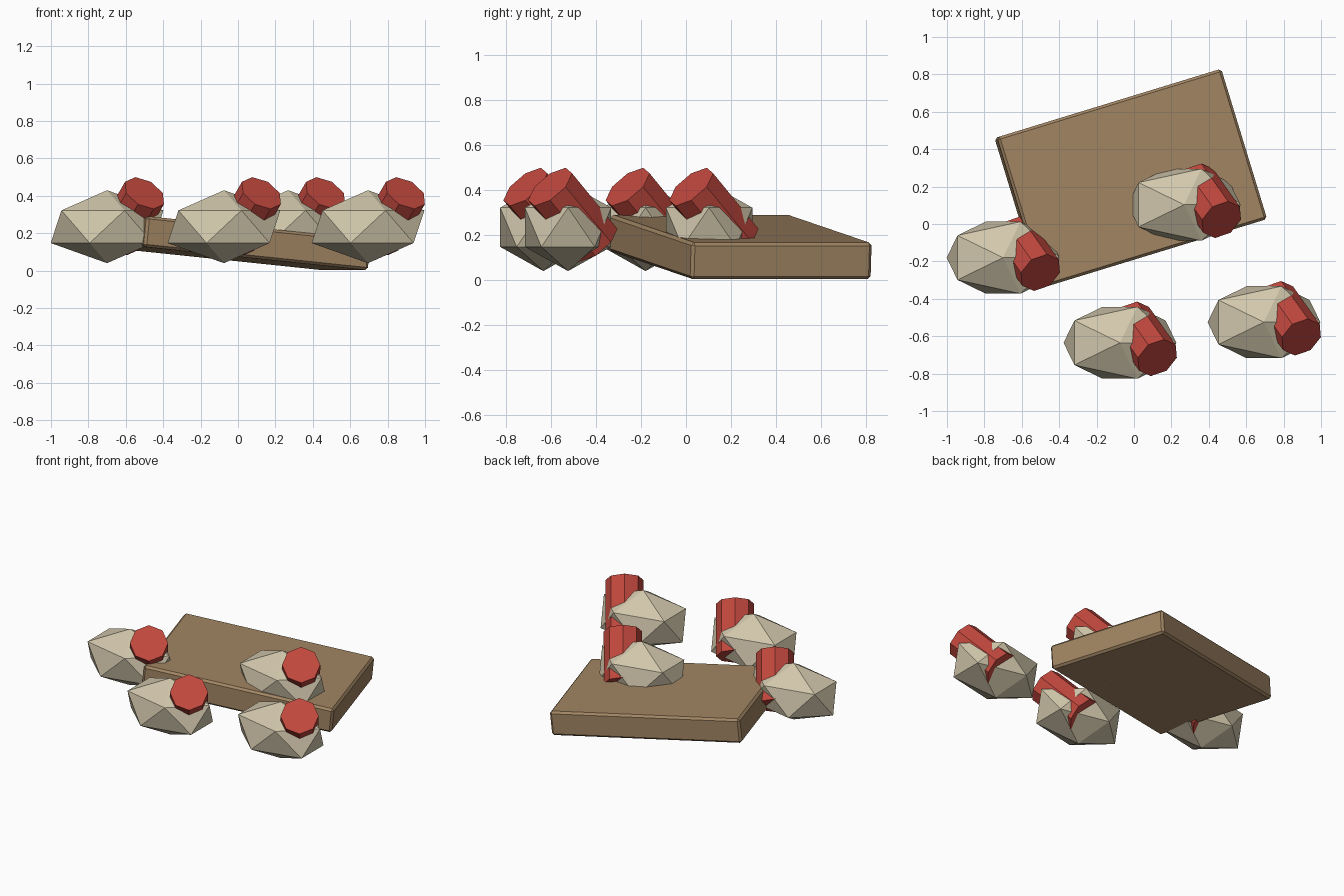
import bpy
import bmesh
from math import radians
from mathutils import Euler, Matrix, Vector

cube = bpy.data.objects.get("Cube")
if cube:
    bpy.data.objects.remove(cube, do_unlink=True)


def material(name, rgb):
    mat = bpy.data.materials.new(name)
    mat.use_nodes = True
    color = (*rgb, 1)
    mat.diffuse_color = color
    mat.node_tree.nodes["Principled BSDF"].inputs["Base Color"].default_value = color
    return mat


def make_object(name, bm, mat, location, rotation=(0, 0, 0)):
    mesh = bpy.data.meshes.new(name)
    bm.to_mesh(mesh)
    bm.free()
    mesh.materials.append(mat)
    obj = bpy.data.objects.new(name, mesh)
    obj.location = location
    obj.rotation_euler = rotation
    bpy.context.collection.objects.link(obj)
    return obj


wood = material("brown wood", (0.36, 0.235, 0.125))
stone = material("pale stone", (0.64, 0.57, 0.41))
red = material("red", (0.54, 0.065, 0.048))

# Tilted slab with narrow chamfered edges
bm = bmesh.new()
bmesh.ops.create_cube(bm, size=1, matrix=Matrix.Diagonal((1.26, 0.84, 0.165, 1)))
slab = make_object("slab", bm, wood, (-0.017, 0.243, 0.147),
                   Euler((0, radians(5.7), radians(17))))
bevel = slab.modifiers.new("chamfer", "BEVEL")
bevel.width = 0.014
bevel.segments = 1

# Faceted stones, each pierced by a slanted eight-sided peg
peg_axis = Vector((0.41, -0.58, 0.71)).normalized()
peg_turn = peg_axis.to_track_quat("Z", "Y").to_euler()
peg_end = Vector((0.2, -0.08, 0.18))
peg_length = 0.35
stone_spots = [(-0.7, -0.18), (-0.075, -0.635), (0.695, -0.525), (0.268, 0.103)]

for i, (x, y) in enumerate(stone_spots, 1):
    center = Vector((x, y, 0.235))

    bm = bmesh.new()
    bmesh.ops.create_icosphere(bm, subdivisions=1, radius=1,
                               matrix=Matrix.Diagonal((0.337, 0.226, 0.195, 1)))
    make_object(f"stone_{i}", bm, stone, center)

    bm = bmesh.new()
    bmesh.ops.create_cone(bm, cap_ends=True, segments=8, radius1=0.12,
                          radius2=0.12, depth=peg_length)
    make_object(f"peg_{i}", bm, red,
                center + peg_end - peg_axis * peg_length / 2, peg_turn)
